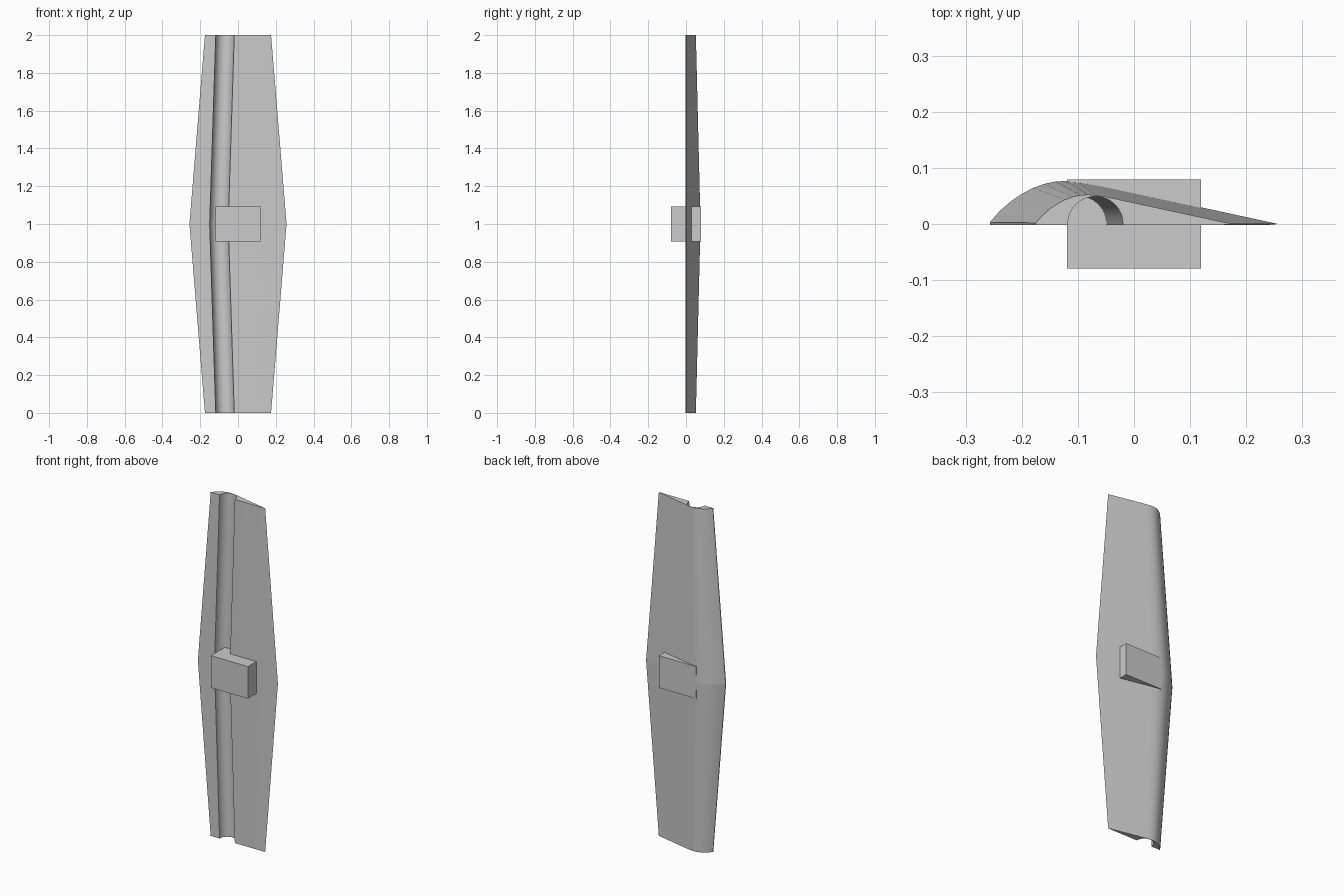
import bpy, bmesh, math

cube = bpy.data.objects.get("Cube")
if cube:
    bpy.data.objects.remove(cube, do_unlink=True)

grey = bpy.data.materials.new("light_grey")
grey.use_nodes = True
grey.diffuse_color = (0.6, 0.6, 0.6, 1)
grey.node_tree.nodes["Principled BSDF"].inputs["Base Color"].default_value = (0.6, 0.6, 0.6, 1)


def make_object(name, bm):
    bmesh.ops.recalc_face_normals(bm, faces=bm.faces)
    mesh = bpy.data.meshes.new(name)
    bm.to_mesh(mesh)
    bm.free()
    obj = bpy.data.objects.new(name, mesh)
    bpy.context.collection.objects.link(obj)
    mesh.materials.append(grey)
    return obj


# Curved back of the widest section: rounded leading edge, straight tail
BACK = [(0.257, 0), (-0.06, 0.0685), (-0.08, 0.0722), (-0.10, 0.0752), (-0.12, 0.0768),
        (-0.14, 0.0757), (-0.16, 0.0715), (-0.18, 0.0642), (-0.20, 0.0535),
        (-0.22, 0.0400), (-0.24, 0.0225), (-0.257, 0.003), (-0.257, -0.002)]
GROOVE_X, GROOVE_R, GROOVE_STEPS = -0.101, 0.0492, 16


def section(scale):
    """Blade outline: scaled back, flat front, half-round groove of fixed radius."""
    pts = [(x * scale, y * scale) for x, y in BACK]
    for i in range(GROOVE_STEPS + 1):
        a = math.pi * (1 - i / GROOVE_STEPS)
        pts.append((GROOVE_X * scale + GROOVE_R * math.cos(a),
                    GROOVE_R * math.sin(a) - 0.002 * scale * (i in (0, GROOVE_STEPS))))
    pts.append((0.235 * scale, -0.002 * scale))
    return pts


# Blade: lofted between narrow ends and a wide middle
bm = bmesh.new()
rings = [[bm.verts.new((x, y, z)) for x, y in section(s)]
         for z, s in ((0, 0.681), (1, 1.0), (2, 0.681))]
n = len(rings[0])
for low, high in zip(rings, rings[1:]):
    for i in range(n):
        j = (i + 1) % n
        bm.faces.new((low[i], low[j], high[j], high[i]))
bm.faces.new(rings[0])
bm.faces.new(rings[-1])
# keep the crease across the middle crisp
for edge in bm.edges:
    if all(abs(v.co.z - 1) < 1e-4 for v in edge.verts):
        edge.smooth = False
blade = make_object("blade", bm)
bpy.context.view_layer.objects.active = blade
blade.select_set(True)
bpy.ops.object.shade_smooth_by_angle(angle=math.radians(30), keep_sharp_edges=True)
blade.select_set(False)

# Grip block through the middle
bm = bmesh.new()
bmesh.ops.create_cube(bm, size=1)
for v in bm.verts:
    v.co = (v.co.x * 0.238, v.co.y * 0.158, v.co.z * 0.187 + 1.0)
make_object("grip_block", bm)
